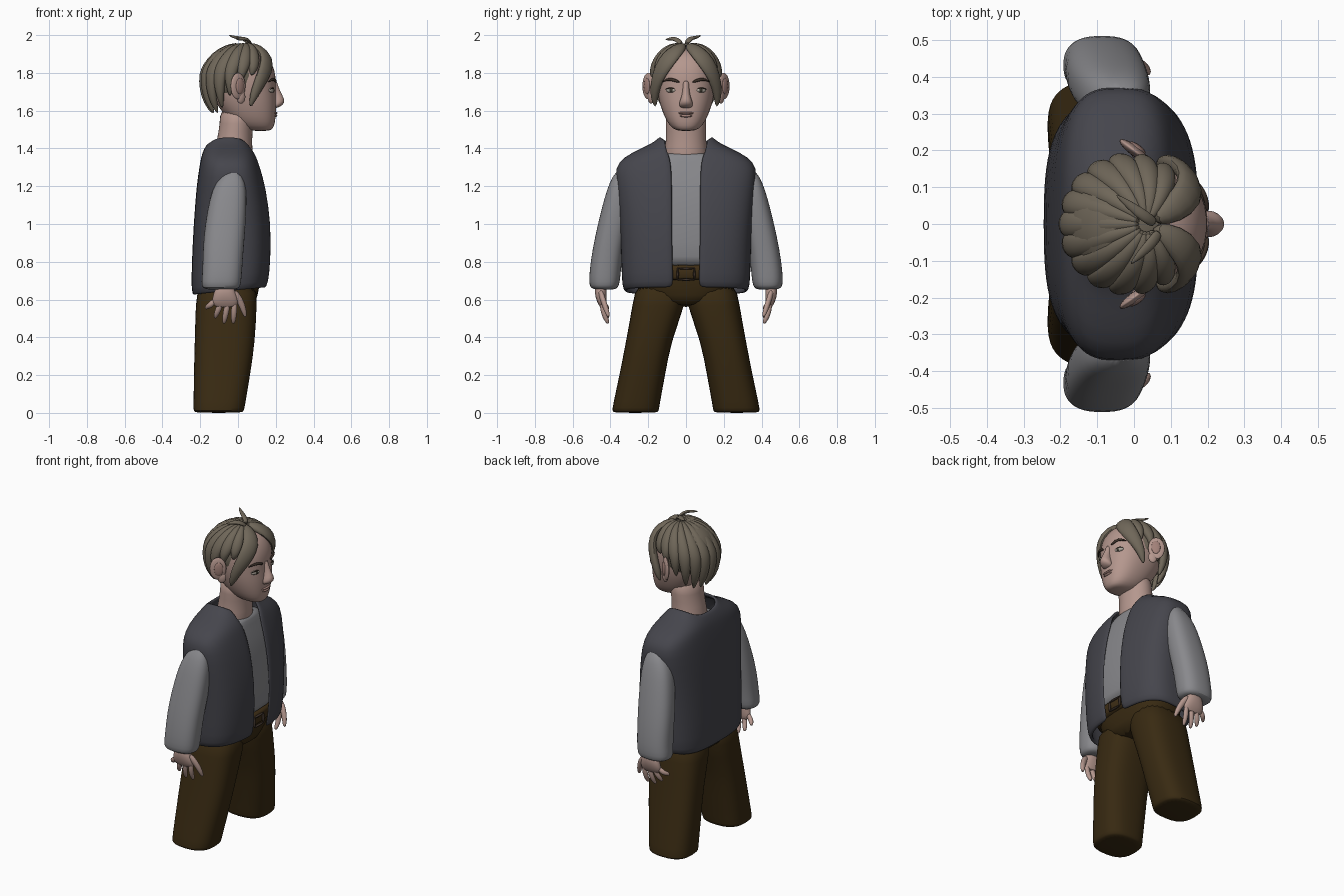
import bpy, bmesh
from math import sin, cos, asin, pi, radians
from mathutils import Vector

cube = bpy.data.objects.get("Cube")
if cube:
    bpy.data.objects.remove(cube, do_unlink=True)


def material(name, r, g, b):
    m = bpy.data.materials.new(name)
    m.use_nodes = True
    m.diffuse_color = (r, g, b, 1)
    bsdf = m.node_tree.nodes["Principled BSDF"]
    bsdf.inputs["Base Color"].default_value = (r, g, b, 1)
    bsdf.inputs["Roughness"].default_value = 0.8
    return m


SKIN = material("skin", .46, .31, .27)
LIP = material("lip", .36, .22, .19)
HAIR = material("ash_brown_hair", .16, .135, .10)
BROW = material("dark_brow", .045, .03, .022)
VEST = material("charcoal_vest", .06, .06, .073)
SHIRT = material("grey_shirt", .25, .25, .265)
PANTS = material("dark_brown_trousers", .04, .023, .006)
BELT = material("brown_belt", .05, .028, .008)
EYE = material("eye_white", .42, .38, .33)
IRIS = material("iris", .04, .035, .025)


def skin_rings(name, rings, mat, is_open=False, solid=0, level=1):
    """Join rings of points into a smooth surface, capped unless open."""
    bm = bmesh.new()
    rows = [[bm.verts.new(p) for p in r] for r in rings]
    n = len(rows[0])
    for a, b in zip(rows, rows[1:]):
        for i in range(n - 1 if is_open else n):
            j = (i + 1) % n
            bm.faces.new((a[i], a[j], b[j], b[i]))
    if not is_open:
        bm.faces.new(rows[0][::-1])
        bm.faces.new(rows[-1])
        bmesh.ops.recalc_face_normals(bm, faces=bm.faces[:])
    me = bpy.data.meshes.new(name)
    bm.to_mesh(me)
    bm.free()
    ob = bpy.data.objects.new(name, me)
    bpy.context.collection.objects.link(ob)
    me.materials.append(mat)
    if solid:
        mod = ob.modifiers.new("thickness", 'SOLIDIFY')
        mod.thickness, mod.offset = solid, -1
    if level:
        mod = ob.modifiers.new("smooth", 'SUBSURF')
        mod.levels = mod.render_levels = level
    bpy.ops.object.select_all(action='DESELECT')
    ob.select_set(True)
    bpy.context.view_layer.objects.active = ob
    bpy.ops.object.shade_smooth_by_angle(angle=radians(60))
    return ob


def power(v, p):
    return (1 if v >= 0 else -1) * abs(v) ** p


def ring(x0, x1, y0, y1, z, p=.8, gap=0, dip=0, tilt=0, n=24, s=1):
    """Rounded-box ring given by its extents; gap leaves the front open."""
    cx, cy, rx, ry = (x0 + x1) / 2, (y0 + y1) / 2, (x1 - x0) / 2, (y1 - y0) / 2
    g = asin((gap / ry) ** (1 / p)) if gap else 0
    pts = []
    for i in range(n):
        t = g + (2 * pi - 2 * g) * i / (n - 1 if gap else n)
        x = cx + rx * power(cos(t), p)
        y = cy + ry * power(sin(t), p)
        pts.append((x, y * s, z - dip * cos(t) ** 2 + tilt * x))
    return pts


def loft(name, rows, mat, p=.8, s=1, level=1):
    return skin_rings(name, [ring(*r, p=p, s=s) for r in rows], mat, level=level)


def body(name, rows, mat, p=.8, level=1):
    """Loft symmetric about y = 0; rows are back, front, half width, height."""
    return loft(name, [(a, b, -w, w, z) for a, b, w, z in rows], mat, p, 1, level)


def sweep(name, pts, widths, thick, mat, centre, n=8):
    """Flattened tapering tube along pts, lying flat against a centre."""
    pts, rings = [Vector(p) for p in pts], []
    for i, p in enumerate(pts):
        d = (pts[min(i + 1, len(pts) - 1)] - pts[max(i - 1, 0)]).normalized()
        side = d.cross(p - Vector(centre)).normalized()
        up = side.cross(d)
        w = widths[i]
        h = min(thick, w)
        rings.append([p + side * w * cos(2 * pi * k / n) + up * h * sin(2 * pi * k / n)
                      for k in range(n)])
    return skin_rings(name, rings, mat)


def blob(name, loc, scale, mat, turn=0):
    bpy.ops.mesh.primitive_uv_sphere_add(segments=20, ring_count=12, location=loc)
    ob = bpy.context.object
    ob.name, ob.scale, ob.rotation_euler = name, scale, (0, 0, turn)
    ob.data.materials.append(mat)
    bpy.ops.object.shade_smooth_by_angle(angle=radians(60))
    return ob


# Trousers, belt and buckle
body("trouser_waist", [(-.19, .09, .10, .56), (-.22, .105, .25, .62),
                       (-.22, .12, .27, .70), (-.21, .13, .27, .80)], PANTS)
body("belt", [(-.22, .135, .28, .70), (-.22, .14, .285, .71),
              (-.22, .145, .285, .775), (-.22, .14, .28, .785)], BELT)
for z in (.705, .765):
    blob("buckle_bar", (.146, 0, z), (.008, .048, .006), BROW)
for y in (-.044, .044):
    blob("buckle_side", (.146, y, .735), (.008, .006, .034), BROW)

# Shirt body
body("shirt", [(-.2, .13, .29, .77), (-.2, .14, .30, .80), (-.2, .152, .31, 1.0),
               (-.19, .128, .33, 1.2), (-.175, .098, .26, 1.3),
               (-.14, .082, .15, 1.36), (-.13, .075, .12, 1.38)], SHIRT, .7)

# Open vest: back, front, half width, height, front gap, dip, tilt
vest = [(-.235, .145, .32, .645, .075, 0, .1), (-.248, .162, .34, .665, .065, 0, .1),
        (-.245, .175, .342, .80, .07, 0, 0), (-.235, .178, .35, 1.0, .072, 0, 0),
        (-.22, .148, .37, 1.2, .072, 0, 0), (-.205, .118, .378, 1.30, .075, 0, 0),
        (-.195, .10, .33, 1.355, .085, 0, 0), (-.185, .085, .24, 1.40, .10, .015, 0),
        (-.17, .07, .165, 1.435, .11, .02, 0), (-.155, .05, .14, 1.465, .115, .035, 0)]
skin_rings("vest", [ring(a, b, -w, w, z, .68, g, d, t, 40) for a, b, w, z, g, d, t in vest],
           VEST, True, .018)

# Legs, sleeves and hands
for s, side in ((1, "left"), (-1, "right")):
    loft(side + "_trouser_leg", [
        (-.225, .02, .155, .38, 0), (-.237, .032, .143, .392, .008),
        (-.236, .038, .14, .388, .04), (-.235, .065, .11, .353, .2),
        (-.23, .092, .078, .318, .38), (-.225, .10, .0, .282, .58),
        (-.215, .105, -.01, .265, .70)], PANTS, .75, s)
    loft(side + "_sleeve", [
        (-.165, -.015, .38, .48, .652), (-.19, .01, .36, .508, .662),
        (-.195, .017, .35, .513, .69), (-.188, .022, .345, .512, .75),
        (-.187, .03, .33, .495, .87), (-.175, .042, .30, .467, 1.0),
        (-.15, .047, .28, .432, 1.14), (-.12, .04, .28, .405, 1.22),
        (-.06, .01, .3, .37, 1.285)], SHIRT, .8, s)
    loft(side + "_palm", [(-.125, -.005, .425, .455, .555), (-.14, .002, .42, .472, .59),
                          (-.13, -.01, .42, .485, .63), (-.11, -.03, .42, .48, .69)],
         SKIN, .9, s)
    tips = [(-.17, .548), (-.122, .50), (-.075, .472), (-.025, .472)]
    for i, (tx, tz) in enumerate(tips):
        x = -.12 + .034 * i
        sweep(side + "_finger", [(x, .445 * s, .60), ((x + tx) / 2, .44 * s, (.59 + tz) / 2),
                                 (tx * .9 + x * .1, .418 * s, tz + .015), (tx, .41 * s, tz)],
              [.016, .018, .014, .006], .015, SKIN, (x, 0, .55))
    sweep(side + "_thumb", [(-.03, .455 * s, .65), (.01, .44 * s, .60),
                            (.032, .42 * s, .54), (.04, .408 * s, .505)],
          [.02, .021, .017, .007], .016, SKIN, (0, 0, .55))

# Neck, head and nose
body("neck", [(-.13, .075, .12, 1.3), (-.125, .078, .115, 1.38), (-.112, .075, .105, 1.45),
              (-.095, .08, .108, 1.53), (-.1, .09, .11, 1.62)], SKIN, 1)
body("head", [(.08, .165, .035, 1.492), (.02, .187, .07, 1.503), (-.04, .198, .102, 1.54),
              (-.09, .203, .128, 1.60), (-.13, .204, .146, 1.66), (-.15, .198, .155, 1.72),
              (-.16, .203, .157, 1.78), (-.15, .185, .15, 1.85), (-.12, .14, .11, 1.91),
              (-.06, .06, .05, 1.935)], SKIN, .86)
body("nose", [(.17, .205, .026, 1.612), (.17, .236, .038, 1.628), (.17, .25, .034, 1.65),
              (.17, .236, .022, 1.68), (.17, .215, .016, 1.72), (.17, .205, .018, 1.765)],
     SKIN, 1)
blob("upper_lip", (.193, 0, 1.587), (.016, .042, .008), LIP)
blob("lower_lip", (.192, 0, 1.573), (.016, .034, .009), LIP)

# Eyes, brows and ears
for s, side in ((1, "left"), (-1, "right")):
    blob(side + "_eye", (.177, .08 * s, 1.708), (.013, .028, .013), EYE, -.35 * -s)
    blob(side + "_iris", (.186, .079 * s, 1.708), (.006, .011, .011), IRIS, .35 * s)
    sweep(side + "_upper_lid", [(.185, .05 * s, 1.708), (.19, .078 * s, 1.724),
                                (.168, .11 * s, 1.712)],
          [.003, .005, .003], .006, BROW, (0, 0, 1.7))
    sweep(side + "_brow", [(.2, .032 * s, 1.75), (.197, .07 * s, 1.765),
                           (.182, .10 * s, 1.768), (.158, .128 * s, 1.75)],
          [.007, .010, .008, .003], .007, BROW, (0, 0, 1.75))
    blob(side + "_ear", (.0, .2 * s, 1.73), (.048, .014, .07), SKIN, -.64 * s)
    blob(side + "_ear_lobe", (.015, .185 * s, 1.672), (.026, .014, .035), SKIN, -.5 * s)
    blob(side + "_ear_hollow", (.01, .207 * s, 1.73), (.026, .009, .042), LIP, -.64 * s)

# Hair: cap, then locks fanning out from the crown
C = Vector((-.015, 0, 1.785))
blob("hair_cap", C, (.172, .17, .165), HAIR)
for k in range(13):
    a = 60 + 20 * k
    back = min(max((110 - abs(a - 180) - 0) / 60, 0), 1)
    end = 90 + 46 * back
    az, pts, widths = radians(a), [], []
    for i in range(9):
        u = i / 8
        f = radians(6 + (end - 6) * u)
        drop = .165 if cos(f) > 0 else .28
        pts.append(C + Vector((.172 * sin(f) * cos(az) + .05 * max(cos(f), 0),
                               .174 * sin(f) * sin(az), drop * cos(f))))
        widths.append((.008 + .036 * sin(f)) * (1 - .85 * u ** 5))
    sweep("hair_lock", pts, widths, .026, HAIR, C)
for s, side in ((1, "left"), (-1, "right")):
    sweep(side + "_fringe", [(.05, .01 * s, 1.945), (.11, .04 * s, 1.93),
                             (.155, .085 * s, 1.885), (.15, .132 * s, 1.82),
                             (.11, .162 * s, 1.74), (.08, .168 * s, 1.67),
                             (.065, .163 * s, 1.62)],
          [.02, .045, .055, .052, .038, .024, .006], .026, HAIR, C)
sweep("left_tuft", [(.06, 0, 1.95), (.03, .02, 1.985), (-.01, .05, 1.985), (-.05, .08, 2.0)],
      [.016, .018, .014, .003], .01, HAIR, C)
sweep("right_tuft", [(.07, -.02, 1.95), (.05, -.05, 1.98), (.02, -.08, 1.982),
                     (-.01, -.11, 1.975)], [.016, .018, .014, .003], .01, HAIR, C)
